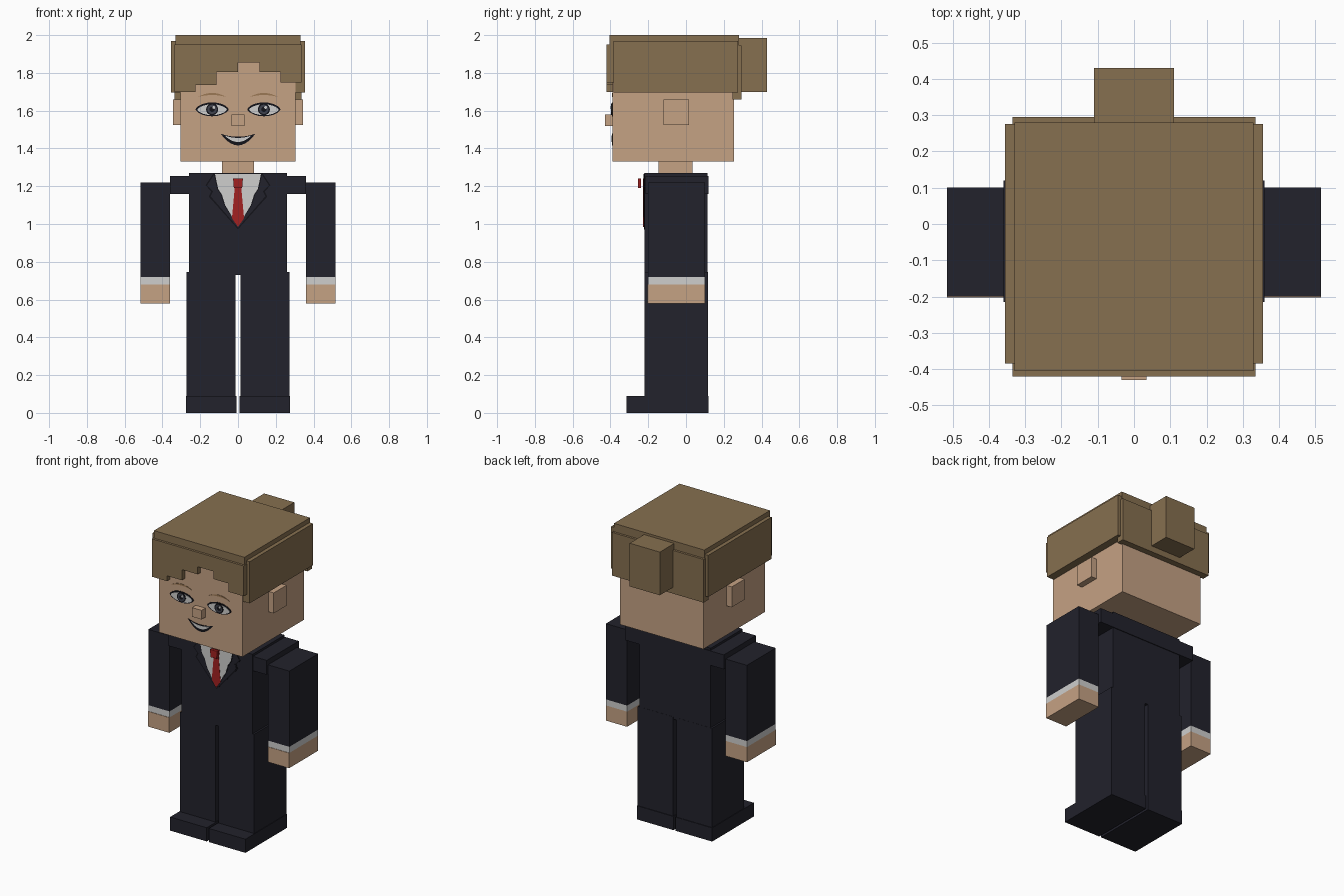
import bpy, bmesh, math

cube = bpy.data.objects.get("Cube")
if cube:
    bpy.data.objects.remove(cube, do_unlink=True)


def material(name, colour):
    m = bpy.data.materials.new(name)
    m.use_nodes = True
    m.diffuse_color = (*colour, 1)
    bsdf = m.node_tree.nodes["Principled BSDF"]
    bsdf.inputs["Base Color"].default_value = (*colour, 1)
    bsdf.inputs["Roughness"].default_value = 0.9
    return m


SKIN = material("skin", (0.56, 0.36, 0.23))
HAIR = material("hair brown", (0.24, 0.16, 0.08))
SUIT = material("suit navy", (0.016, 0.016, 0.025))
WHITE = material("shirt white", (0.62, 0.62, 0.61))
RED = material("tie red", (0.36, 0.015, 0.015))
BLACK = material("outline black", (0.006, 0.006, 0.009))
IRIS = material("iris grey", (0.05, 0.055, 0.075))
BROW = material("brow brown", (0.33, 0.19, 0.09))


def finish(name, bm, mat):
    bmesh.ops.recalc_face_normals(bm, faces=bm.faces)
    me = bpy.data.meshes.new(name)
    bm.to_mesh(me)
    bm.free()
    me.materials.append(mat)
    ob = bpy.data.objects.new(name, me)
    bpy.context.collection.objects.link(ob)
    return ob


def box(name, x, y, z, mat):
    """Box between the (low, high) limits on each axis."""
    bm = bmesh.new()
    bmesh.ops.create_cube(bm, size=1)
    for v in bm.verts:
        for i, (lo, hi) in enumerate((x, y, z)):
            v.co[i] = hi if v.co[i] > 0 else lo
    return finish(name, bm, mat)


def prism(name, outline, y, mat):
    """Outline of (x, z) points extruded between two y values."""
    bm = bmesh.new()
    face = bm.faces.new([bm.verts.new((px, y[1], pz)) for px, pz in outline])
    ext = bmesh.ops.extrude_face_region(bm, geom=[face])
    for v in ext["geom"]:
        if isinstance(v, bmesh.types.BMVert):
            v.co.y = y[0]
    return finish(name, bm, mat)


def plate(name, outline, surface, layer, mat):
    return prism(name, outline, (surface - 0.002 * layer, surface + 0.002), mat)


def mirrored(half):
    """Complete a right-hand outline, listed top to bottom, across x = 0."""
    return half + [(-x, z) for x, z in reversed(half) if x > 0]


def lens(cx, cz, w, h, power=1.0, n=20):
    pts = []
    for i in range(n):
        a = math.tau * i / n
        s = math.sin(a)
        pts.append((cx + w * math.cos(a), cz + h * math.copysign(abs(s) ** power, s)))
    return pts


def crescent(cx, z, w, upper, lower, n=10):
    """Band between two parabolas; positive values bulge upwards."""
    us = [-1 + 2 * i / n for i in range(n + 1)]
    top = [(cx + w * u, z + upper * (1 - u * u)) for u in us]
    low = [(cx + w * u, z + lower * (1 - u * u)) for u in reversed(us[1:-1])]
    return top + low


# Head, nose and neck
FACE, CHEST = -0.39, -0.22
box("head", (-0.305, 0.305), (FACE, 0.255), (1.33, 1.96), SKIN)
box("nose", (-0.035, 0.035), (-0.43, FACE), (1.52, 1.58), SKIN)
box("neck", (-0.085, 0.085), (-0.145, 0.035), (1.25, 1.34), SKIN)

# Hair: cap, stepped fringe, back panel and bun
box("hair_cap", (-0.33, 0.33), (-0.405, 0.28), (1.945, 2.0), HAIR)
fringe = [(-0.335, 1.95), (-0.335, 1.70), (-0.225, 1.70), (-0.225, 1.735),
          (-0.115, 1.735), (-0.115, 1.805), (0, 1.805), (0, 1.855),
          (0.115, 1.855), (0.115, 1.805), (0.225, 1.805), (0.225, 1.75),
          (0.335, 1.75), (0.335, 1.95)]
prism("hair_fringe", fringe, (-0.42, FACE + 0.005), HAIR)
box("hair_back", (-0.335, 0.335), (0.245, 0.295), (1.66, 1.945), HAIR)
box("hair_bun", (-0.11, 0.11), (0.27, 0.43), (1.70, 1.985), HAIR)

# Torso and shoulder bar
box("torso", (-0.26, 0.26), (CHEST, 0.115), (0.73, 1.27), SUIT)
box("shoulders", (-0.36, 0.36), (-0.215, 0.12), (1.16, 1.255), SUIT)

# Paired parts
for side, s in (("left", 1), ("right", -1)):
    def span(a, b):
        return tuple(sorted((s * a, s * b)))
    box(side + "_hair_panel", span(0.30, 0.355), (-0.385, 0.275), (1.695, 1.97), HAIR)
    box(side + "_ear", span(0.30, 0.345), (-0.12, 0.015), (1.525, 1.66), SKIN)
    arm = span(0.36, 0.515)
    box(side + "_sleeve", arm, (-0.2, 0.1), (0.72, 1.22), SUIT)
    box(side + "_cuff", arm, (-0.2, 0.1), (0.68, 0.72), WHITE)
    box(side + "_hand", arm, (-0.203, 0.1), (0.58, 0.68), SKIN)
    box(side + "_leg", span(0.012, 0.272), (-0.219, 0.116), (0.05, 0.745), SUIT)
    box(side + "_shoe", span(0.008, 0.275), (-0.315, 0.12), (0, 0.09), SUIT)

    # Eye layers and brow
    ex, ez = s * 0.137, 1.607
    plate(side + "_eye_outline", lens(ex, ez, 0.088, 0.037, 1.3), FACE, 1, BLACK)
    plate(side + "_eye_white", lens(ex, ez - 0.002, 0.078, 0.029, 1.3), FACE, 2, WHITE)
    plate(side + "_iris_rim", lens(ex, ez, 0.032, 0.031), FACE, 3, BLACK)
    plate(side + "_iris", lens(ex, ez, 0.025, 0.025), FACE, 3.5, IRIS)
    plate(side + "_pupil", lens(ex, ez, 0.014, 0.014), FACE, 4, BLACK)
    plate(side + "_eye_glint", lens(ex + 0.009, ez + 0.01, 0.008, 0.008, n=8), FACE, 4.5, WHITE)
    plate(side + "_brow", crescent(ex, 1.672, 0.075, 0.022, 0.011), FACE, 1, BROW)

# Mouth
plate("mouth", crescent(0, 1.478, 0.092, -0.016, -0.062), FACE, 1, BLACK)
plate("teeth", crescent(0, 1.468, 0.070, -0.012, -0.034), FACE, 2, WHITE)

# Lapels, shirt front and tie
lapel = [(0.13, 1.268), (0.172, 1.205), (0.142, 1.172), (0.155, 1.145), (0, 0.972)]
inner = [(0.122, 1.268), (0.163, 1.205), (0.132, 1.172), (0.145, 1.147), (0, 0.980)]
shirt = [(0.122, 1.266), (0.105, 1.185), (0.085, 1.155), (0.068, 1.10), (0, 0.985)]
edge = [(x + 0.006 * (x > 0), z) for x, z in shirt]
tie = [(0.026, 1.24), (0.018, 1.185), (0.032, 1.03), (0, 0.985)]
plate("lapel_outline", mirrored(lapel), CHEST, 1, BLACK)
plate("lapels", mirrored(inner), CHEST, 1.7, SUIT)
plate("shirt_outline", mirrored(edge), CHEST, 2.4, BLACK)
plate("shirt_front", mirrored(shirt), CHEST, 3.1, WHITE)
plate("tie", mirrored(tie), CHEST, 4, RED)
knot = [(0.026, 1.24), (0.022, 1.19)]
prism("tie_knot", mirrored(knot), (-0.255, -0.237), RED)
